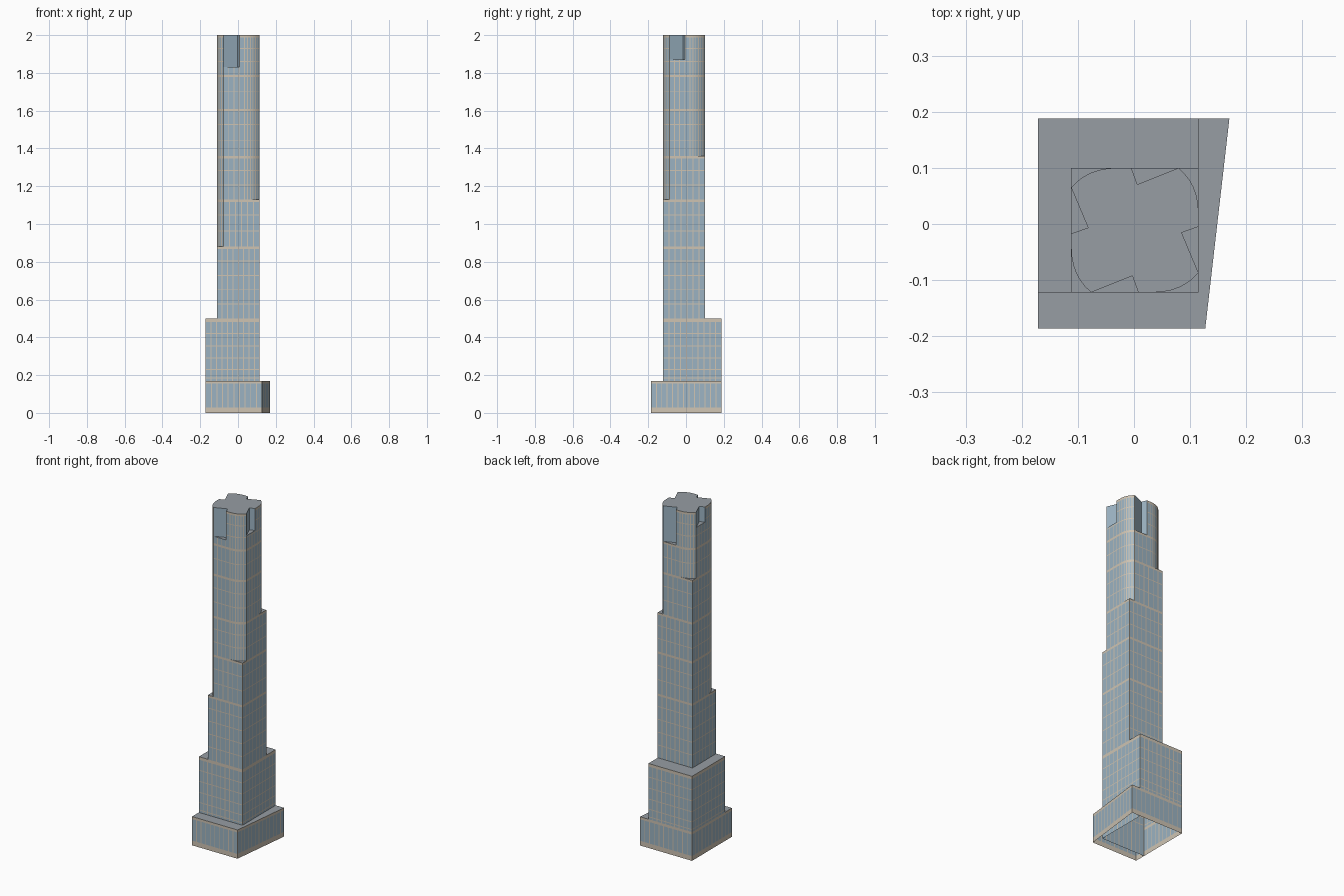
import bpy, bmesh, math
from mathutils import Vector

if "Cube" in bpy.data.objects:
    bpy.data.objects.remove(bpy.data.objects["Cube"])


def material(name, rgb):
    m = bpy.data.materials.new(name)
    m.diffuse_color = (*rgb, 1)
    m.use_nodes = True
    m.node_tree.nodes["Principled BSDF"].inputs["Base Color"].default_value = m.diffuse_color
    return m


MATS = [material("glass", (0.33, 0.45, 0.54)),
        material("stone", (0.62, 0.55, 0.45)),
        material("roof", (0.31, 0.34, 0.37))]
GLASS, STONE, ROOF = range(3)


def split(lo, hi, solid):
    """Cut lo..hi into (start, end, is_solid) spans around the solid bands."""
    out, pos = [], lo
    for a, b in solid:
        a, b = max(a, lo), min(b, hi)
        if b - a < 1e-5:
            continue
        if a > pos + 1e-5:
            out.append((pos, a, False))
        out.append((a, b, True))
        pos = b
    if hi > pos + 1e-5:
        out.append((pos, hi, False))
    return out


def wall(bm, p, q, z0, z1, bands, plain=False):
    """One glazed wall; p to q runs clockwise seen from above."""
    p, q = Vector(p), Vector(q)
    length = (q - p).length
    if plain:
        cols, rows = [(0, length, False)], [(z0, z1, False)]
    else:
        n = max(1, round(length / 0.03))
        step, w = length / n, 0.0025
        cols = split(0, length, [(i * step - w, i * step + w) for i in range(n + 1)])
        rows = split(z0, z1, bands)
    d = (q - p) / length
    for a, b, mullion in cols:
        for lo, hi, band in rows:
            pa, pb = p + d * a, p + d * b
            vs = [bm.verts.new((v.x, v.y, z)) for v, z in
                  ((pb, lo), (pa, lo), (pa, hi), (pb, hi))]
            f = bm.faces.new(vs)
            f.material_index = STONE if mullion or band else GLASS


def roof(bm, pts, z):
    f = bm.faces.new([bm.verts.new((x, y, z)) for x, y in pts])
    f.material_index = ROOF
    f.normal_update()
    if f.normal.z < 0:
        f.normal_flip()


def finish(bm, name):
    bmesh.ops.remove_doubles(bm, verts=bm.verts, dist=1e-5)
    me = bpy.data.meshes.new(name)
    bm.to_mesh(me)
    bm.free()
    for m in MATS:
        me.materials.append(m)
    ob = bpy.data.objects.new(name, me)
    bpy.context.collection.objects.link(ob)
    bpy.ops.object.select_all(action='DESELECT')
    bpy.context.view_layer.objects.active = ob
    ob.select_set(True)
    bpy.ops.object.shade_smooth_by_angle(angle=math.radians(20))


def thin(zs):
    return [(z - 0.0025, z + 0.0025) for z in zs]


# Tower footprint, also the inner edges of the lower blocks
X0, X1, Y0, Y1 = -0.112, 0.115, -0.122, 0.10
L, B, F = -0.171, 0.188, -0.186

# Podium: skewed right side, open underneath
bm = bmesh.new()
outline = [(L, F), (L, B), (0.17, B), (0.127, F)]
for i in range(4):
    wall(bm, outline[i], outline[(i + 1) % 4], 0, 0.17, [(0, 0.028), (0.155, 0.17)])
roof(bm, [(L, F), (0.127, F), (0.17, B), (X1, B), (X1, Y0), (L, Y0)], 0.17)
finish(bm, "podium")

# Middle block: front and right walls run down inside the podium
bm = bmesh.new()
outline = [(L, Y0), (L, B), (X1, B), (X1, Y0)]
bands = thin([0.185, 0.23, 0.29, 0.355, 0.42]) + [(0.482, 0.5)]
for i, base in enumerate((0.17, 0.17, 0, 0)):
    wall(bm, outline[i], outline[(i + 1) % 4], base, 0.5, bands)
roof(bm, [(L, Y0), (X0, Y0), (X0, Y1), (X1, Y1), (X1, B), (L, B)], 0.5)
finish(bm, "middle_block")


# Tower: one corner profile in a unit square, turned clockwise for each corner
def place(uv, k):
    u, v = uv
    for _ in range(k):
        u, v = v, -u
    return ((X0 + X1) / 2 + u * (X1 - X0) / 2, (Y0 + Y1) / 2 + v * (Y1 - Y0) / 2)


SHARP, CTRL, TANGENT = Vector((-1, 0.685)), Vector((-0.74, 1)), Vector((-0.28, 1))
CURVE = [SHARP * (1 - t) ** 2 + CTRL * 2 * t * (1 - t) + TANGENT * t * t
         for t in (i / 6 for i in range(7))]
NOTCH = [(-0.055, 1), (0.04, 0.735)]
NOTCH_END = (0.685, 1)
round_from = [1.61, 1.36, 1.13, 0.88]    # back left, back right, front right, front left
notch_from = [1.79, 1.87, 1.83, 1.91]    # back, right, front, left

levels = sorted([0.5, 2.0] + round_from + notch_from)
majors = [0.5, 0.88, 1.13, 1.36, 1.61, 1.79, 2.0]
bands = []
for a, b in zip(majors, majors[1:]):
    n = round((b - a) / 0.075)
    bands += thin([a + (b - a) * i / n for i in range(1, n)])
    bands.append((b - 0.013, b))


def section(z):
    """Footprint at height z as (point, wall_after_is_plain)."""
    pts = []
    for k in range(4):
        corner = CURVE if z >= round_from[k] else [(-1, 1)]
        pts += [(place(c, k), False) for c in corner]
        if z >= notch_from[k]:
            pts += [(place(c, k), True) for c in NOTCH]
    return pts


bm = bmesh.new()
for z0, z1 in zip(levels, levels[1:]):
    pts = section(z0)
    for (p, plain), (q, _) in zip(pts, pts[1:] + pts[:1]):
        wall(bm, p, q, z0, z1, bands, plain)
# Ledges where corners turn round and where notches start, then the top
for k in range(4):
    roof(bm, [place(c, k) for c in CURVE + [(-1, 1)]], round_from[k])
    roof(bm, [place(c, k) for c in NOTCH + [NOTCH_END]], notch_from[k])
roof(bm, [p for p, _ in section(1.99)], 2.0)
finish(bm, "tower")
